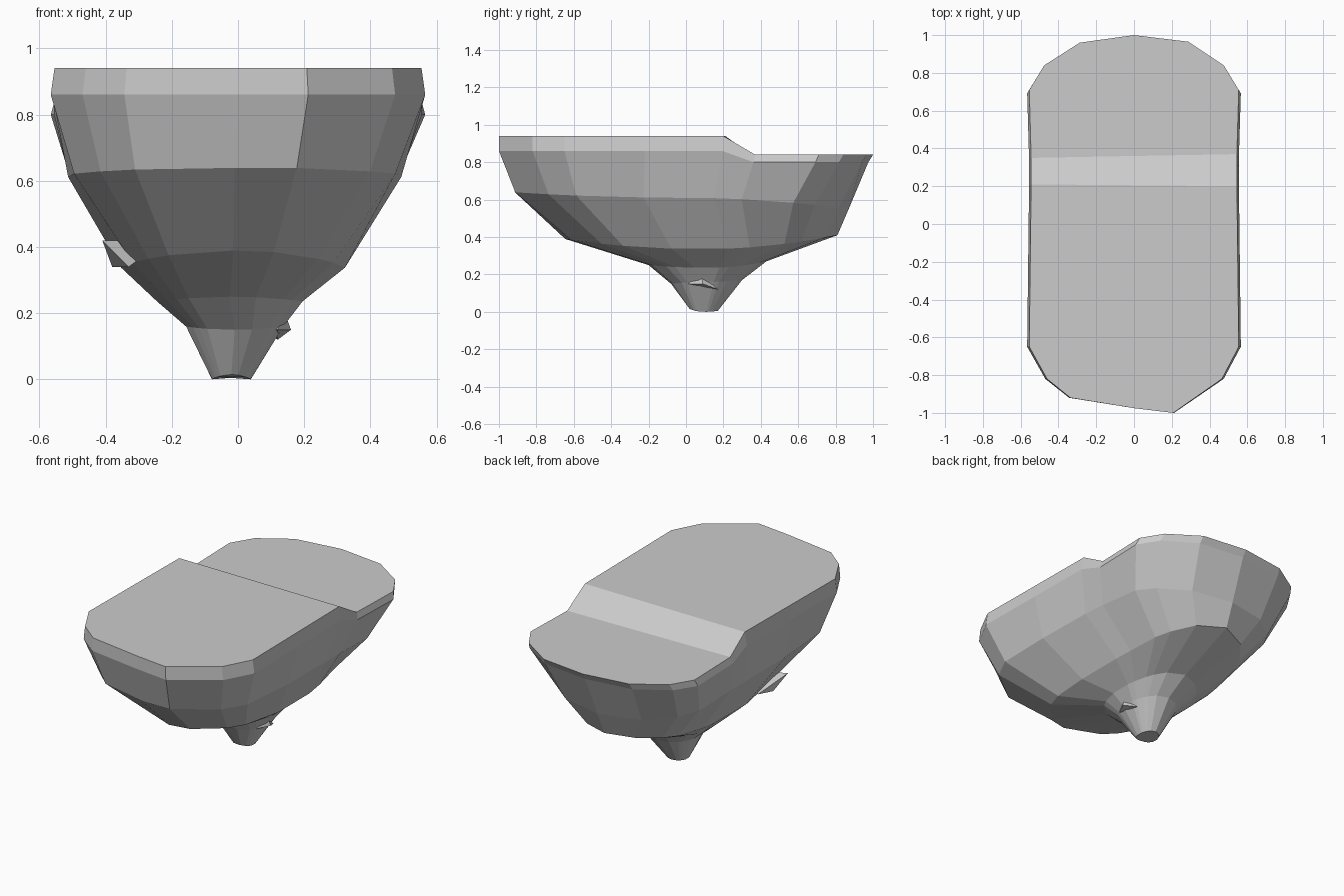
import bpy, bmesh, math
from mathutils import Vector

if "Cube" in bpy.data.objects:
    bpy.data.objects.remove(bpy.data.objects["Cube"])

# top outline, counter-clockwise seen from above
OUTLINE = [(.55, .2), (.55, .37), (.56, .71), (.48, .84), (.29, .965), (0, 1),
           (-.29, .96), (-.48, .84), (-.56, .71), (-.55, .35), (-.55, .21),
           (-.555, -.22), (-.56, -.65), (-.465, -.82), (-.34, -.92), (0, -.975),
           (.21, -1), (.47, -.82), (.56, -.65), (.555, -.22)]

# rock rings: left, right, front, back, z front, z side, z back, boxiness
RINGS = [(-.52, .50, -.93, .87, .64, .61, .55, .7),
         (-.36, .33, -.65, .81, .39, .335, .41, .25),
         (-.25, .20, -.20, .43, .25, .235, .27, 0),
         (-.16, .14, -.08, .30, .15, .16, .17, 0),
         (-.08, .04, .02, .17, .015, 0, .005, 0)]


def deck_height(y):
    t = min(max((y - .21) / .14, 0), 1)
    return .94 - .1 * t


def ring_points(left, right, front, back, zf, zs, zb, box):
    pts = []
    for x, y in OUTLINE:
        a = math.atan2(y, x / .56)
        u = (1 - box) * math.cos(a) + box * x / .56
        v = (1 - box) * math.sin(a) + box * y
        z = zs + ((zf if v < 0 else zb) - zs) * v * v
        pts.append(((left + right) / 2 + u * (right - left) / 2,
                    (front + back) / 2 + v * (back - front) / 2, z))
    return pts


def make_object(name, bm):
    bmesh.ops.recalc_face_normals(bm, faces=bm.faces)
    mesh = bpy.data.meshes.new(name)
    bm.to_mesh(mesh)
    bm.free()
    obj = bpy.data.objects.new(name, mesh)
    bpy.context.collection.objects.link(obj)
    return obj


# main rock: stepped deck, rim and tapering underside
deck = [(x * .99, y, deck_height(y)) for x, y in OUTLINE]
rim = [(x * 1.01, y if y < 0 else y * .975,
        .86 - .06 * (.94 - deck_height(y)) / .1) for x, y in OUTLINE]
bm = bmesh.new()
loops = [[bm.verts.new(p) for p in ring]
         for ring in [deck, rim] + [ring_points(*r) for r in RINGS]]
n = len(OUTLINE)
for upper, lower in zip(loops, loops[1:]):
    for i in range(n):
        j = (i + 1) % n
        bm.faces.new((upper[i], lower[i], lower[j], upper[j]))
top = loops[0]
bm.faces.new(top[10:] + top[:1])                # high front deck
bm.faces.new((top[0], top[1], top[9], top[10]))  # ramp
bm.faces.new(top[1:10])                         # low back deck
bm.faces.new(loops[-1])                         # foot
make_object("floating_rock", bm)


# small jutting stones on the underside
def stone(name, points):
    bm = bmesh.new()
    for p in points:
        bm.verts.new(Vector(p))
    bmesh.ops.convex_hull(bm, input=bm.verts)
    make_object(name, bm)


stone("right_ledge", [(.19, -.17, .30), (.2, .16, .25), (.15, .1, .33),
                      (.05, 0, .25), (.13, .03, .2)])
stone("right_spur", [(.12, .01, .15), (.14, .08, .205), (.12, .17, .12),
                     (.16, .09, .15), (.03, .09, .17)])
stone("left_spur", [(-.41, -.4, .42), (-.38, -.3, .34), (-.33, -.38, .34),
                    (-.36, -.18, .36), (-.22, -.3, .42)])
